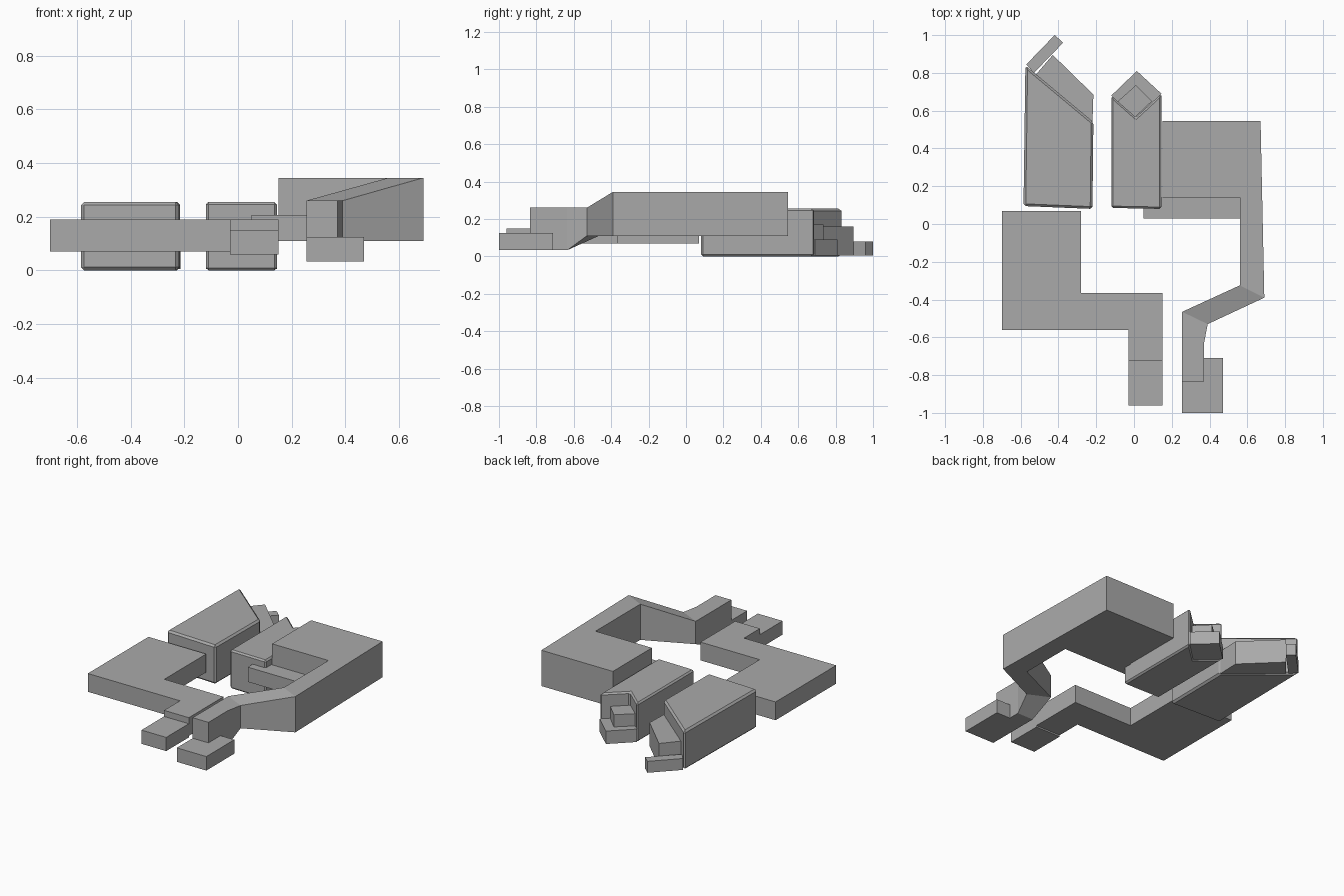
import bpy
import bmesh

if "Cube" in bpy.data.objects:
    bpy.data.objects.remove(bpy.data.objects["Cube"], do_unlink=True)

# Single flat grey
grey = bpy.data.materials.new("plain_grey")
grey.use_nodes = True
colour = (0.4, 0.4, 0.4, 1)
grey.diffuse_color = colour
grey.node_tree.nodes["Principled BSDF"].inputs["Base Color"].default_value = colour


def finish(name, bm, bevel=0):
    bmesh.ops.recalc_face_normals(bm, faces=bm.faces)
    mesh = bpy.data.meshes.new(name)
    bm.to_mesh(mesh)
    bm.free()
    mesh.materials.append(grey)
    obj = bpy.data.objects.new(name, mesh)
    bpy.context.collection.objects.link(obj)
    if bevel:
        mod = obj.modifiers.new("edge_chamfer", "BEVEL")
        mod.width = bevel
        mod.segments = 1
        mod.limit_method = "ANGLE"
    return obj


def slab(name, outline, low, high, bevel=0):
    """Extrude a plan outline between two heights."""
    bm = bmesh.new()
    base = bm.faces.new([bm.verts.new((x, y, low)) for x, y in outline])
    grown = bmesh.ops.extrude_face_region(bm, geom=[base])["geom"]
    tops = [v for v in grown if isinstance(v, bmesh.types.BMVert)]
    bmesh.ops.translate(bm, verts=tops, vec=(0, 0, high - low))
    return finish(name, bm, bevel)


def box(name, x0, x1, y0, y1, low, high):
    return slab(name, [(x0, y0), (x1, y0), (x1, y1), (x0, y1)], low, high)


def loft(name, sections):
    """Join four-cornered sections: inner point, outer point, low, high."""
    bm = bmesh.new()
    rings = []
    for (ax, ay), (bx, by), low, high in sections:
        corners = [(ax, ay, low), (bx, by, low), (bx, by, high), (ax, ay, high)]
        rings.append([bm.verts.new(c) for c in corners])
    for a, b in zip(rings, rings[1:]):
        for i in range(4):
            j = (i + 1) % 4
            bm.faces.new((a[i], a[j], b[j], b[i]))
    bm.faces.new(rings[0])
    bm.faces.new(rings[-1])
    return finish(name, bm)


# Low stepped wing with its end plate
slab("low_wing", [(-0.7, 0.07), (-0.28, 0.07), (-0.28, -0.365), (0.15, -0.365),
                  (0.15, -0.725), (-0.03, -0.725), (-0.03, -0.56), (-0.7, -0.56)],
     0.07, 0.19)
box("low_wing_end_plate", -0.03, 0.15, -0.96, -0.725, 0.06, 0.15)

# Tall wing with side arm and inner ledge
slab("tall_wing", [(0.15, 0.545), (0.67, 0.545), (0.69, -0.39), (0.56, -0.325),
                   (0.56, 0.14), (0.15, 0.14)], 0.11, 0.345)
box("inner_ledge", 0.05, 0.56, 0.03, 0.14, 0.11, 0.207)

# Descending arm and its foot
loft("sloping_arm", [((0.56, -0.325), (0.69, -0.39), 0.11, 0.345),
                     ((0.255, -0.465), (0.39, -0.53), 0.11, 0.26),
                     ((0.255, -0.635), (0.37, -0.635), 0.033, 0.26),
                     ((0.255, -0.835), (0.37, -0.835), 0.033, 0.26)])
box("arm_foot", 0.255, 0.47, -1.0, -0.71, 0.033, 0.125)

# Outer rear block with slanted end
slab("outer_rear_block", [(-0.585, 0.095), (-0.22, 0.08), (-0.215, 0.54),
                          (-0.575, 0.84)], 0, 0.255, 0.012)
slab("outer_block_step", [(-0.52, 0.79), (-0.43, 0.895), (-0.215, 0.685),
                          (-0.22, 0.535)], 0.005, 0.16)
slab("outer_block_bar", [(-0.57, 0.845), (-0.42, 1.0), (-0.375, 0.96),
                         (-0.53, 0.8)], 0.005, 0.08)

# Inner rear block with notched end
slab("inner_rear_block", [(-0.12, 0.085), (0.145, 0.08), (0.145, 0.69), (0.01, 0.565),
                          (-0.12, 0.68)], 0, 0.255, 0.01)
slab("inner_block_step", [(-0.12, 0.68), (0.01, 0.56), (0.145, 0.69), (0.015, 0.81)],
     0.005, 0.09)
slab("inner_block_stud", [(0.005, 0.565), (0.095, 0.65), (0.01, 0.735), (-0.085, 0.65)],
     0.005, 0.17)
